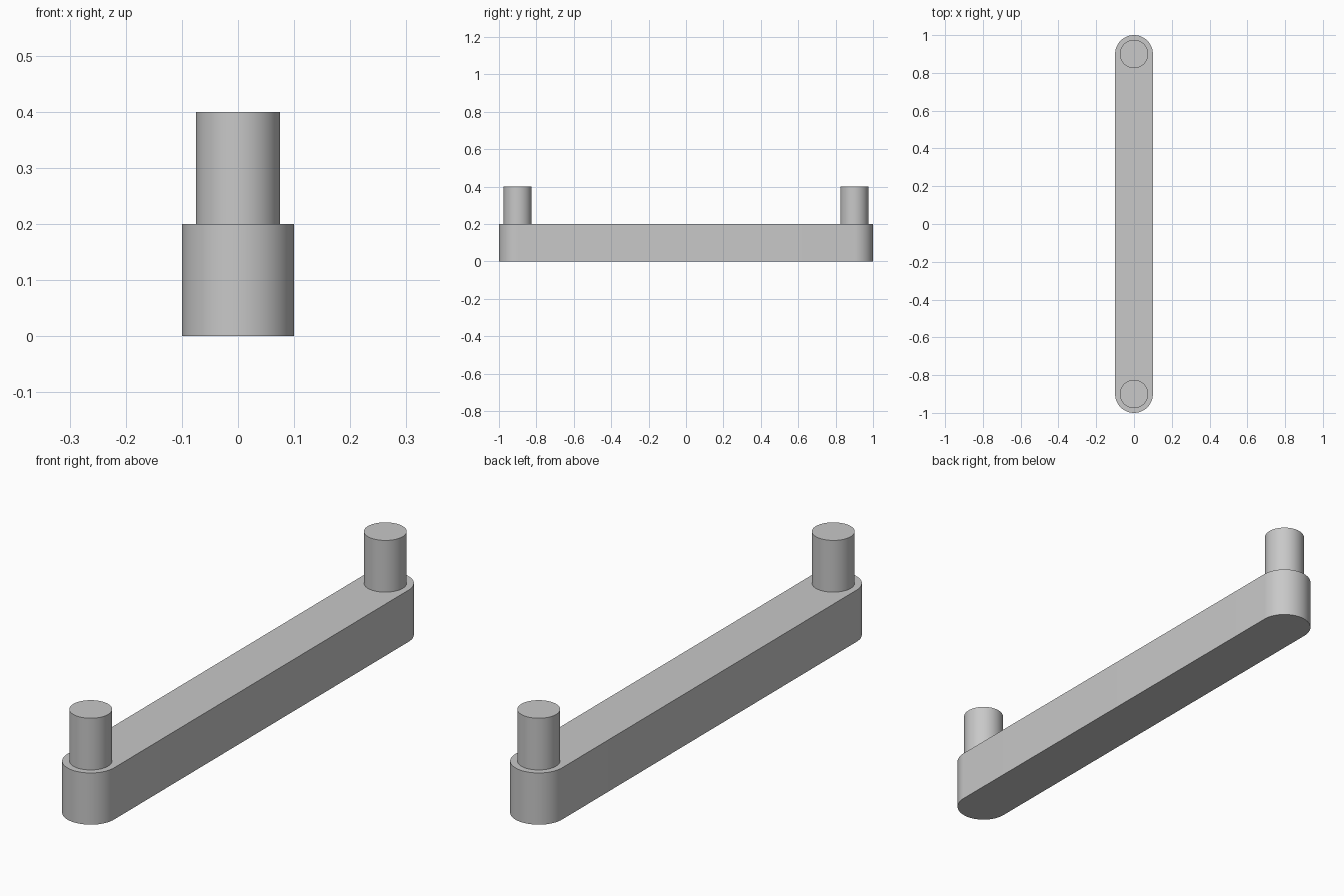
import bpy
import bmesh
from math import pi, sin, cos, radians

cube = bpy.data.objects.get("Cube")
if cube:
    bpy.data.objects.remove(cube, do_unlink=True)

LENGTH, BAR_RADIUS, BAR_HEIGHT = 2.0, 0.1, 0.2
PIN_RADIUS, PIN_TOP = 0.075, 0.4
SEAT = 0.005  # depth the pins sink into the bar
END_Y = LENGTH / 2 - BAR_RADIUS

grey = bpy.data.materials.new("plain grey")
grey.use_nodes = True
colour = (0.58, 0.58, 0.58, 1)
grey.diffuse_color = colour
grey.node_tree.nodes["Principled BSDF"].inputs["Base Color"].default_value = colour


def arc(radius, centre_y, start, sweep, steps):
    return [(radius * cos(start + sweep * i / steps),
             centre_y + radius * sin(start + sweep * i / steps))
            for i in range(steps + 1)]


def prism(name, outline, bottom, top):
    """Extrude a closed outline upwards, with smooth sides and sharp rims."""
    bm = bmesh.new()
    base = bm.faces.new([bm.verts.new((x, y, bottom)) for x, y in outline])
    extruded = bmesh.ops.extrude_face_region(bm, geom=[base], use_keep_orig=True)
    verts = [g for g in extruded["geom"] if isinstance(g, bmesh.types.BMVert)]
    bmesh.ops.translate(bm, verts=verts, vec=(0, 0, top - bottom))
    bmesh.ops.recalc_face_normals(bm, faces=bm.faces)
    mesh = bpy.data.meshes.new(name)
    bm.to_mesh(mesh)
    bm.free()
    mesh.materials.append(grey)
    obj = bpy.data.objects.new(name, mesh)
    bpy.context.collection.objects.link(obj)
    bpy.ops.object.select_all(action="DESELECT")
    obj.select_set(True)
    bpy.context.view_layer.objects.active = obj
    bpy.ops.object.shade_smooth_by_angle(angle=radians(30))
    return obj


# Bar with fully rounded ends
stadium = arc(BAR_RADIUS, END_Y, 0, pi, 32) + arc(BAR_RADIUS, -END_Y, pi, pi, 32)
prism("bar", stadium, 0, BAR_HEIGHT)

# Round pin standing at each end
for name, y in (("front_pin", -END_Y), ("back_pin", END_Y)):
    circle = arc(PIN_RADIUS, y, 0, 2 * pi, 64)[:-1]
    prism(name, circle, BAR_HEIGHT - SEAT, PIN_TOP)
